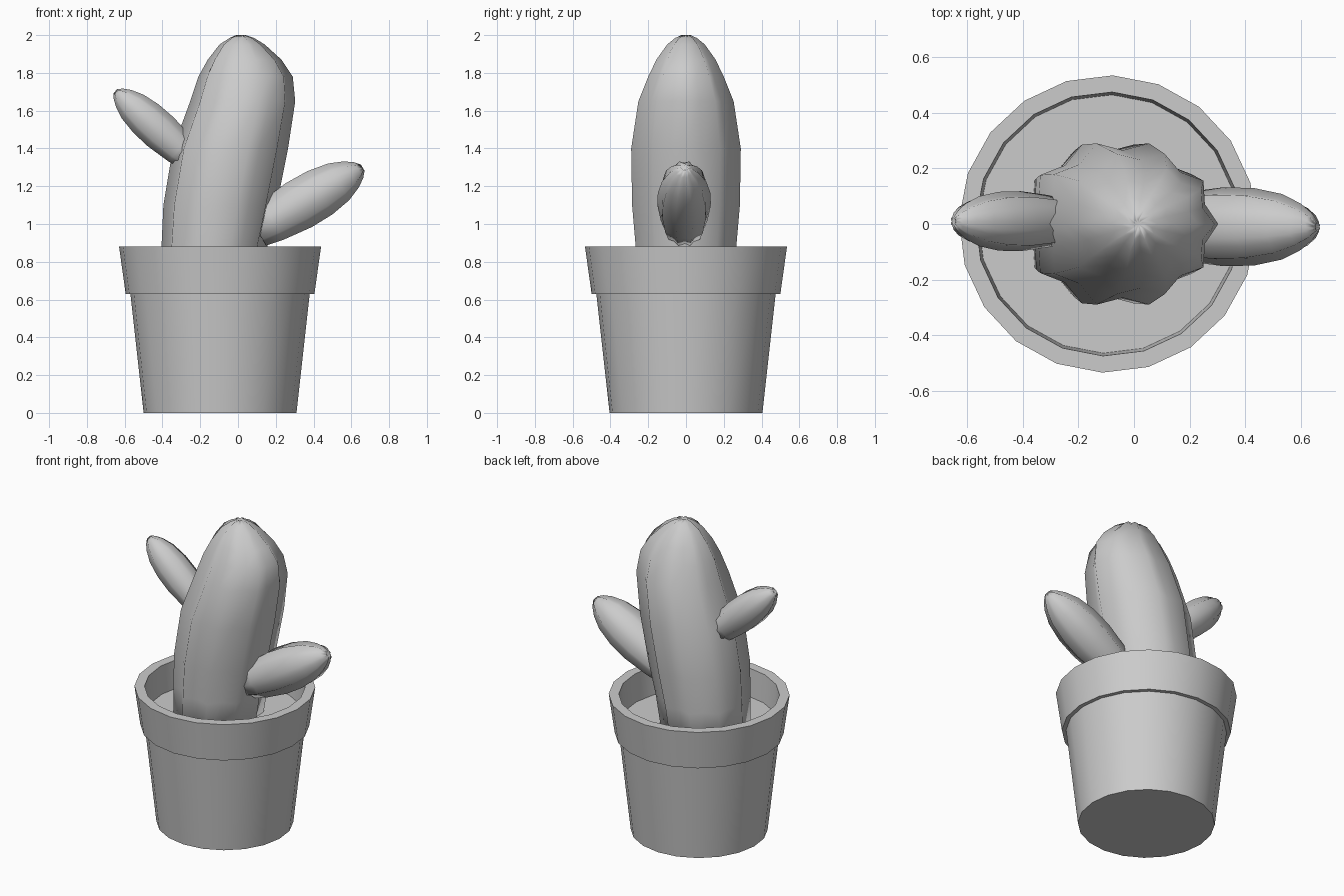
import bpy, bmesh
from math import sin, cos, pi, radians
from mathutils import Matrix, Vector

cube = bpy.data.objects.get("Cube")
if cube:
    bpy.data.objects.remove(cube, do_unlink=True)

grey = bpy.data.materials.new("plain grey")
grey.use_nodes = True
GREY = (0.6, 0.6, 0.6, 1)
grey.diffuse_color = GREY
grey.node_tree.nodes["Principled BSDF"].inputs["Base Color"].default_value = GREY


def finish(name, bm, sharp_angle=None):
    """Turn a bmesh into a smooth shaded grey object."""
    bmesh.ops.recalc_face_normals(bm, faces=bm.faces)
    mesh = bpy.data.meshes.new(name)
    bm.to_mesh(mesh)
    bm.free()
    mesh.materials.append(grey)
    obj = bpy.data.objects.new(name, mesh)
    bpy.context.collection.objects.link(obj)
    bpy.ops.object.select_all(action='DESELECT')
    obj.select_set(True)
    bpy.context.view_layer.objects.active = obj
    if sharp_angle:
        bpy.ops.object.shade_smooth_by_angle(angle=radians(sharp_angle))
    else:
        bpy.ops.object.shade_smooth()
    return obj


def skin(bm, loops):
    """Bridge successive vertex rings with quads."""
    for low, high in zip(loops, loops[1:]):
        n = len(low)
        for i in range(n):
            j = (i + 1) % n
            bm.faces.new((low[i], low[j], high[j], high[i]))


def lathe(name, profile, sides, centre_x, turn):
    """Revolve (radius, z) points and cap both ends."""
    bm = bmesh.new()
    angles = [turn + 2 * pi * i / sides for i in range(sides)]
    loops = [[bm.verts.new((centre_x + r * cos(a), r * sin(a), z)) for a in angles]
             for r, z in profile]
    skin(bm, loops)
    bm.faces.new(loops[0])
    bm.faces.new(loops[-1])
    return finish(name, bm, 35)


def ribbed(name, rings, pole, ribs=10, matrix=None):
    """Star-section stem from (z, centre x, x radius, y radius, valley) rings."""
    bm = bmesh.new()
    loops = []
    for z, cx, rx, ry, valley in rings:
        loop = []
        for i in range(2 * ribs):
            a = pi * i / ribs
            k = valley if i % 2 else 1
            loop.append(bm.verts.new((cx + k * rx * cos(a), k * ry * sin(a), z)))
        loops.append(loop)
    skin(bm, loops)
    bm.faces.new(loops[0])
    tip = bm.verts.new(pole)
    last = loops[-1]
    for i in range(len(last)):
        bm.faces.new((last[i], last[(i + 1) % len(last)], tip))
    if matrix:
        bm.transform(matrix)
    return finish(name, bm)


def arm(name, base, tip, radius):
    """Straight ribbed branch between two points, rounded at the tip."""
    base, tip = Vector(base), Vector(tip)
    axis = tip - base
    length = axis.length
    shape = [(0, 0.72, 0.87), (0.15, 0.87, 0.87), (0.4, 1, 0.87), (0.6, 0.98, 0.87),
             (0.78, 0.83, 0.87), (0.9, 0.59, 0.85), (0.97, 0.36, 0.78), (1.01, 0.14, 0.6)]
    rings = [(t * length, 0, r * radius, r * radius, v) for t, r, v in shape]
    matrix = Matrix.Translation(base) @ axis.to_track_quat('Z', 'Y').to_matrix().to_4x4()
    return ribbed(name, rings, (0, 0, 0.98 * length), matrix=matrix)


# Pot with a stepped rim, inner wall and soil surface
lathe("pot", [(0.405, 0), (0.475, 0.63), (0.5, 0.63), (0.535, 0.88),
              (0.475, 0.88), (0.465, 0.7)], 20, -0.095, radians(-2))

# Leaning main stem
ribbed("main_stem", [
    (0.6, -0.15, 0.26, 0.26, 0.87),
    (0.88, -0.125, 0.28, 0.28, 0.87),
    (1.1, -0.095, 0.3, 0.3, 0.87),
    (1.4, -0.04, 0.305, 0.305, 0.87),
    (1.65, 0.025, 0.278, 0.265, 0.87),
    (1.78, 0.04, 0.25, 0.21, 0.87),
    (1.87, 0.035, 0.195, 0.165, 0.86),
    (1.95, 0.022, 0.12, 0.105, 0.8),
    (1.985, 0.02, 0.065, 0.06, 0.7),
    (2.0, 0.015, 0.025, 0.025, 0.55)], (0.015, 0, 1.985))

# Side branches
arm("left_arm", (0.1, -0.01, 0.97), (0.655, -0.01, 1.295), 0.142)
arm("right_arm", (-0.25, 0.01, 1.345), (-0.645, 0.01, 1.7), 0.108)
